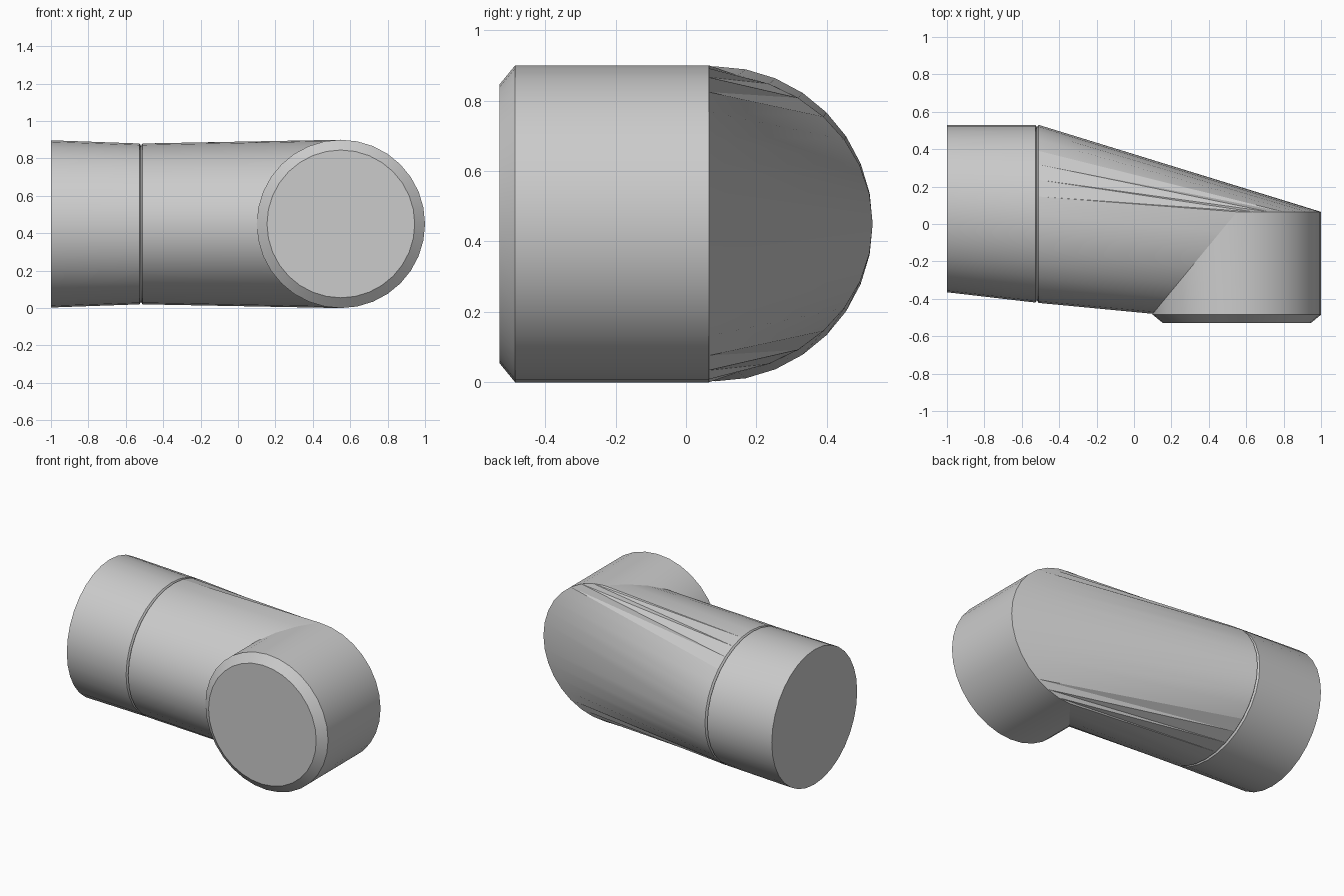
import bpy
import bmesh
from math import cos, sin, tau, radians

cube = bpy.data.objects.get("Cube")
if cube:
    bpy.data.objects.remove(cube)

SIDES = 32
ANGLES = [tau * i / SIDES for i in range(SIDES)]
MID = 0.45      # height of the centre line
ELBOW_X = 0.55  # axis of the front barrel

grey = bpy.data.materials.new("plain grey")
grey.use_nodes = True
grey.diffuse_color = (0.6, 0.6, 0.6, 1)
bsdf = next(n for n in grey.node_tree.nodes if n.type == "BSDF_PRINCIPLED")
bsdf.inputs["Base Color"].default_value = grey.diffuse_color


def oval(x, back, front, rz):
    """Upright oval section across the pipe."""
    cy, ry = (back + front) / 2, (back - front) / 2
    return [(x, cy + ry * cos(a), MID + rz * sin(a)) for a in ANGLES]


def disc(y, r):
    """Round section across the barrel."""
    return [(ELBOW_X + r * cos(a), y, MID + r * sin(a)) for a in ANGLES]


def mitre():
    """Joint loop: flat on the outer half, slanted on the inner half."""
    return [(ELBOW_X + 0.45 * cos(a), 0.065 + 0.545 * min(0, cos(a)),
             MID + 0.45 * sin(a)) for a in ANGLES]


def loft(name, sections, cap_start=False, cap_end=False, fold=False):
    bm = bmesh.new()
    rings = [[bm.verts.new(p) for p in s] for s in sections]
    for r0, r1 in zip(rings, rings[1:]):
        for j in range(SIDES):
            k = (j + 1) % SIDES
            a, b, c, d = r0[j], r0[k], r1[k], r1[j]
            if fold and j < SIDES // 4:
                tris = [(a, b, c), (a, c, d)]
            elif fold and j >= SIDES * 3 // 4:
                tris = [(a, b, d), (b, c, d)]
            else:
                tris = [(a, b, c, d)]
            for t in tris:
                bm.faces.new(t)
    if cap_start:
        bm.faces.new(rings[0][::-1])
    if cap_end:
        bm.faces.new(rings[-1])
    mesh = bpy.data.meshes.new(name)
    bm.to_mesh(mesh)
    bm.free()
    mesh.materials.append(grey)
    ob = bpy.data.objects.new(name, mesh)
    bpy.context.collection.objects.link(ob)
    bpy.ops.object.select_all(action="DESELECT")
    ob.select_set(True)
    bpy.context.view_layer.objects.active = ob
    bpy.ops.object.shade_smooth_by_angle(angle=radians(30))
    return ob


# End cuff, slightly tapered, with a flat closed end
cuff_end = oval(-0.527, 0.53, -0.42, 0.43)
loft("end_cuff", [oval(-1, 0.53, -0.365, 0.447), cuff_end], cap_start=True)

# Narrow seam groove between the cuff and the arm
arm_start = oval(-0.51, 0.53, -0.422, 0.43)
loft("seam_groove", [cuff_end, oval(-0.519, 0.518, -0.409, 0.418), arm_start])

# Arm running into the slanted joint
loft("arm", [arm_start, mitre()], fold=True)

# Front barrel with a bevelled closed face
loft("front_barrel", [mitre(), disc(-0.485, 0.45), disc(-0.53, 0.395)], cap_end=True)
